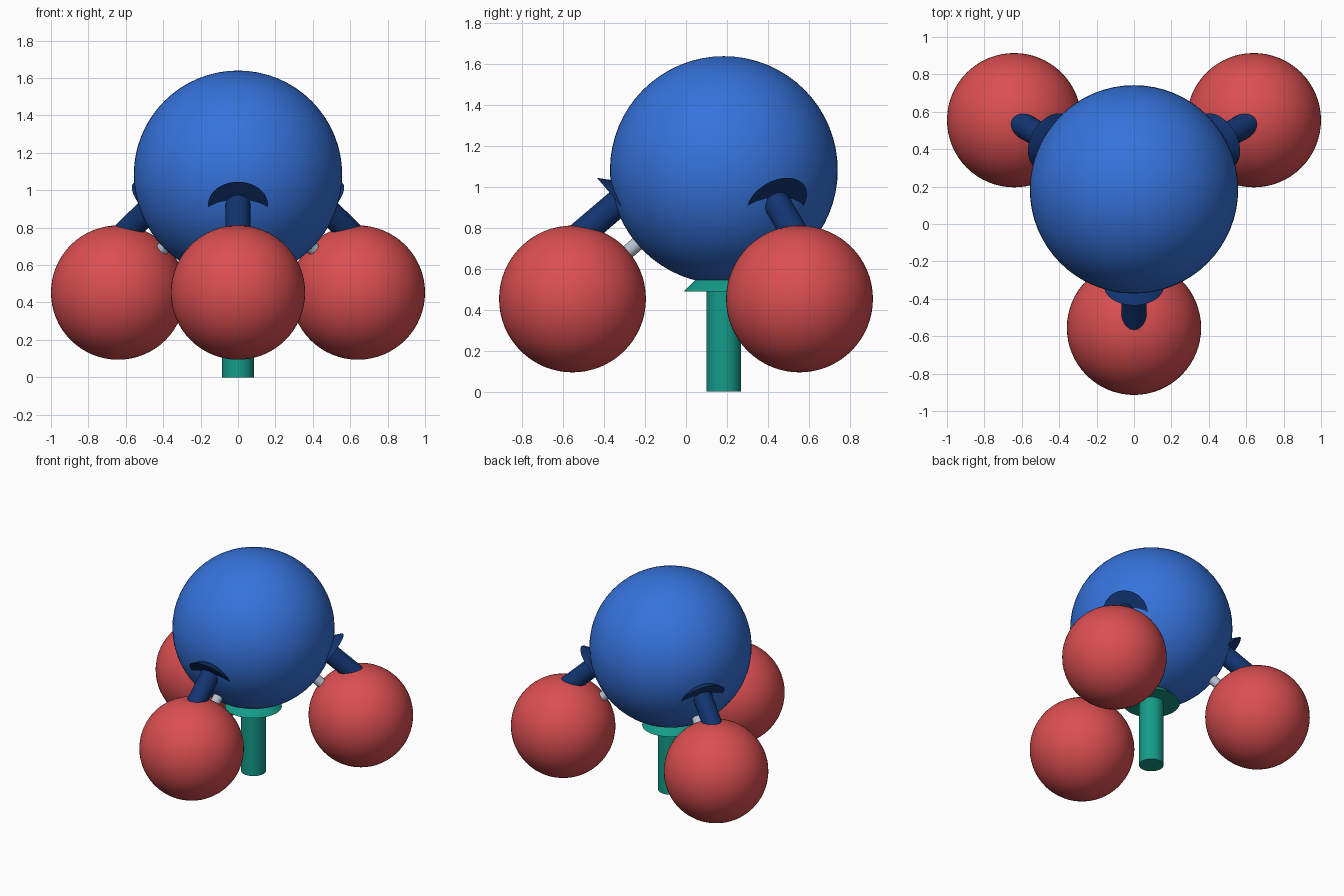
import bpy
from math import radians
from mathutils import Vector, Matrix

if "Cube" in bpy.data.objects:
    bpy.data.objects.remove(bpy.data.objects["Cube"])


def material(name, rgb):
    m = bpy.data.materials.new(name)
    m.diffuse_color = (*rgb, 1)
    m.use_nodes = True
    m.node_tree.nodes["Principled BSDF"].inputs["Base Color"].default_value = m.diffuse_color
    return m


BLUE = material("blue", (0.036, 0.171, 0.71))
RED = material("red", (0.71, 0.078, 0.082))
NAVY = material("navy", (0.006, 0.035, 0.165))
TEAL = material("teal", (0.007, 0.33, 0.25))
SILVER = material("silver", (0.47, 0.53, 0.63))


def finish(name, mat):
    ob = bpy.context.object
    ob.name = name
    ob.data.materials.append(mat)
    bpy.ops.object.shade_smooth_by_angle(angle=radians(35))


def ball(name, centre, r, mat):
    bpy.ops.mesh.primitive_uv_sphere_add(segments=64, ring_count=32, radius=r, location=centre)
    finish(name, mat)


def rod(name, a, b, r1, r2, mat):
    d = b - a
    bpy.ops.mesh.primitive_cone_add(vertices=48, radius1=r1, radius2=r2, depth=d.length,
                                    location=(a + b) / 2,
                                    rotation=d.to_track_quat('Z', 'Y').to_euler())
    finish(name, mat)


# Large central ball
core = Vector((0, 0.185, 1.083))
ball("central_ball", core, 0.557, BLUE)

# Vertical arrow underneath, its tip buried in the central ball
foot = Vector((0, 0.185, 0))
neck = Vector((0, 0.185, 0.49))
rod("stand_shaft", foot, neck, 0.085, 0.085, TEAL)
rod("stand_head", neck, neck + Vector((0, 0, 0.2)), 0.195, 0, TEAL)

# Three outer balls, each with a bond and an arrow lying parallel above it
for side, angle in (("front", 0), ("back_right", 120), ("back_left", 240)):
    spin = Matrix.Rotation(radians(angle), 3, 'Z')
    outer = core + spin @ Vector((0, -0.74, -0.63))
    along = (core - outer).normalized()
    up = (Vector((0, 0, 1)) - along * along.z).normalized()
    ball(side + "_ball", outer, 0.359, RED)
    rod(side + "_bond", outer, core, 0.035, 0.035, SILVER)
    start = outer + up * 0.213
    base = start + along * 0.475
    rod(side + "_arrow_shaft", start + along * 0.1, base, 0.067, 0.067, NAVY)
    rod(side + "_arrow_head", base, base + along * 0.14, 0.16, 0, NAVY)
